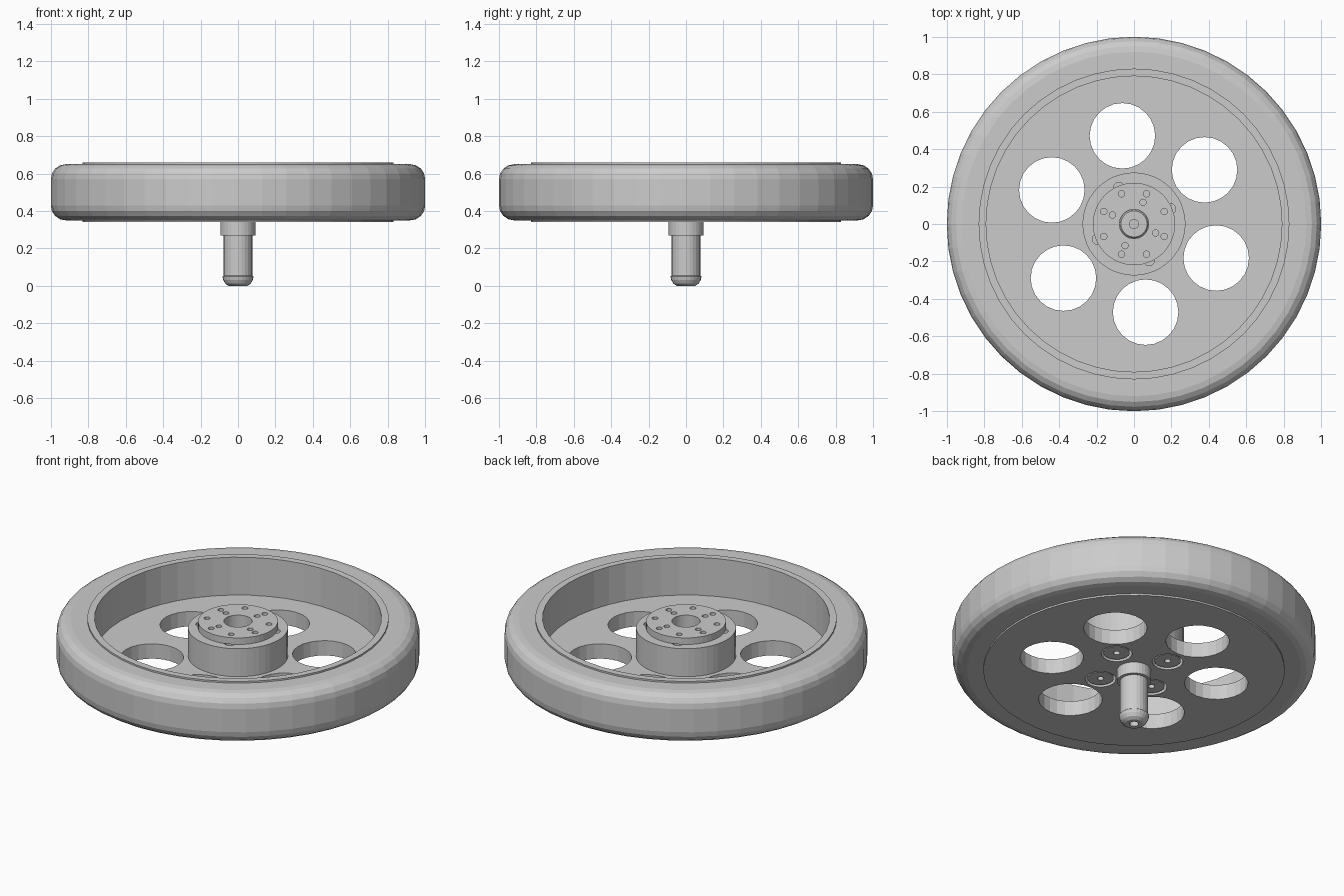
import bpy, bmesh
from math import cos, sin, pi, radians

if "Cube" in bpy.data.objects:
    bpy.data.objects.remove(bpy.data.objects["Cube"])


def polar(radius, start, count):
    """Evenly spaced (x, y) positions on a circle, start angle in degrees."""
    return [(radius * cos(radians(start) + 2 * pi * i / count),
             radius * sin(radians(start) + 2 * pi * i / count)) for i in range(count)]


def lathe(name, profile, sides, centres=((0, 0),)):
    """Revolve a closed (radius, z) profile about each centre."""
    bm = bmesh.new()
    for cx, cy in centres:
        rings = [[bm.verts.new((cx + r * cos(2 * pi * i / sides), cy + r * sin(2 * pi * i / sides), z))
                  for r, z in profile] for i in range(sides)]
        n = len(profile)
        for i in range(sides):
            a, b = rings[i], rings[(i + 1) % sides]
            for j in range(n):
                k = (j + 1) % n
                if profile[j][0] == 0 and profile[k][0] == 0:
                    continue
                bm.faces.new((a[j], b[j], b[k], a[k]))
    bmesh.ops.remove_doubles(bm, verts=bm.verts, dist=1e-5)
    bmesh.ops.recalc_face_normals(bm, faces=bm.faces)
    mesh = bpy.data.meshes.new(name)
    bm.to_mesh(mesh)
    bm.free()
    obj = bpy.data.objects.new(name, mesh)
    bpy.context.collection.objects.link(obj)
    return obj


def rod(r, z0, z1):
    return [(0, z0), (r, z0), (r, z1), (0, z1)]


def cut(target, cutter):
    cutter.hide_render = True
    mod = target.modifiers.new("cut", 'BOOLEAN')
    mod.operation, mod.solver, mod.object = 'DIFFERENCE', 'EXACT', cutter
    bpy.context.view_layer.objects.active = target
    bpy.ops.object.modifier_apply(modifier=mod.name)
    bpy.data.objects.remove(cutter)


# Tyre with rounded shoulders
c = 0.08
lower = [(1 - c + c * sin(t * pi / 8), 0.35 + c - c * cos(t * pi / 8)) for t in range(5)]
upper = [(r, 1.0 - z) for r, z in reversed(lower)]
lathe("tyre", [(0.83, 0.35)] + lower + upper + [(0.83, 0.65)], 48)

# Wheel body: dish, rim wall and raised hub
wheel = lathe("wheel_body", [(0.08, 0.34), (0.83, 0.34), (0.83, 0.66), (0.79, 0.66),
                             (0.79, 0.43), (0.275, 0.43), (0.275, 0.60), (0.08, 0.60)], 48)
cut(wheel, lathe("window_cutter", rod(0.175, 0.2, 0.5), 24, polar(0.475, 37.5, 6)))

# Counterbored screw holes through the hub
screw_spots = polar(0.208, 22.5, 4)
cut(wheel, lathe("bore_cutter", [(0, 0.3), (0.085, 0.3), (0.085, 0.40), (0.03, 0.40),
                                 (0.03, 0.65), (0, 0.65)], 24, screw_spots))

# Socket screws seated in the underside
lathe("screws", [(0, 0.37), (0.018, 0.37), (0.018, 0.345), (0.072, 0.345),
                 (0.072, 0.41), (0, 0.41)], 24, screw_spots)

# Mounting disc on the hub with its small holes
disc = lathe("mounting_disc", [(0.078, 0.60), (0.22, 0.60), (0.22, 0.64), (0.078, 0.64)], 48)
cut(disc, lathe("disc_hole_cutter", rod(0.017, 0.615, 0.7), 16,
                polar(0.175, 22.5, 8) + polar(0.125, 67.5, 4)))

# Axle with rounded lower tip and a centre hole at each end
lathe("axle", [(0, 0.03), (0.025, 0.03), (0.025, 0), (0.05, 0), (0.068, 0.012), (0.079, 0.032),
               (0.083, 0.05), (0.077, 0.055), (0.077, 0.56), (0.07, 0.57),
               (0.025, 0.57), (0.025, 0.54), (0, 0.54)], 24)

# Bearing collar under the wheel
lathe("axle_collar", [(0.075, 0.27), (0.094, 0.27), (0.094, 0.345), (0.075, 0.345)], 32)
